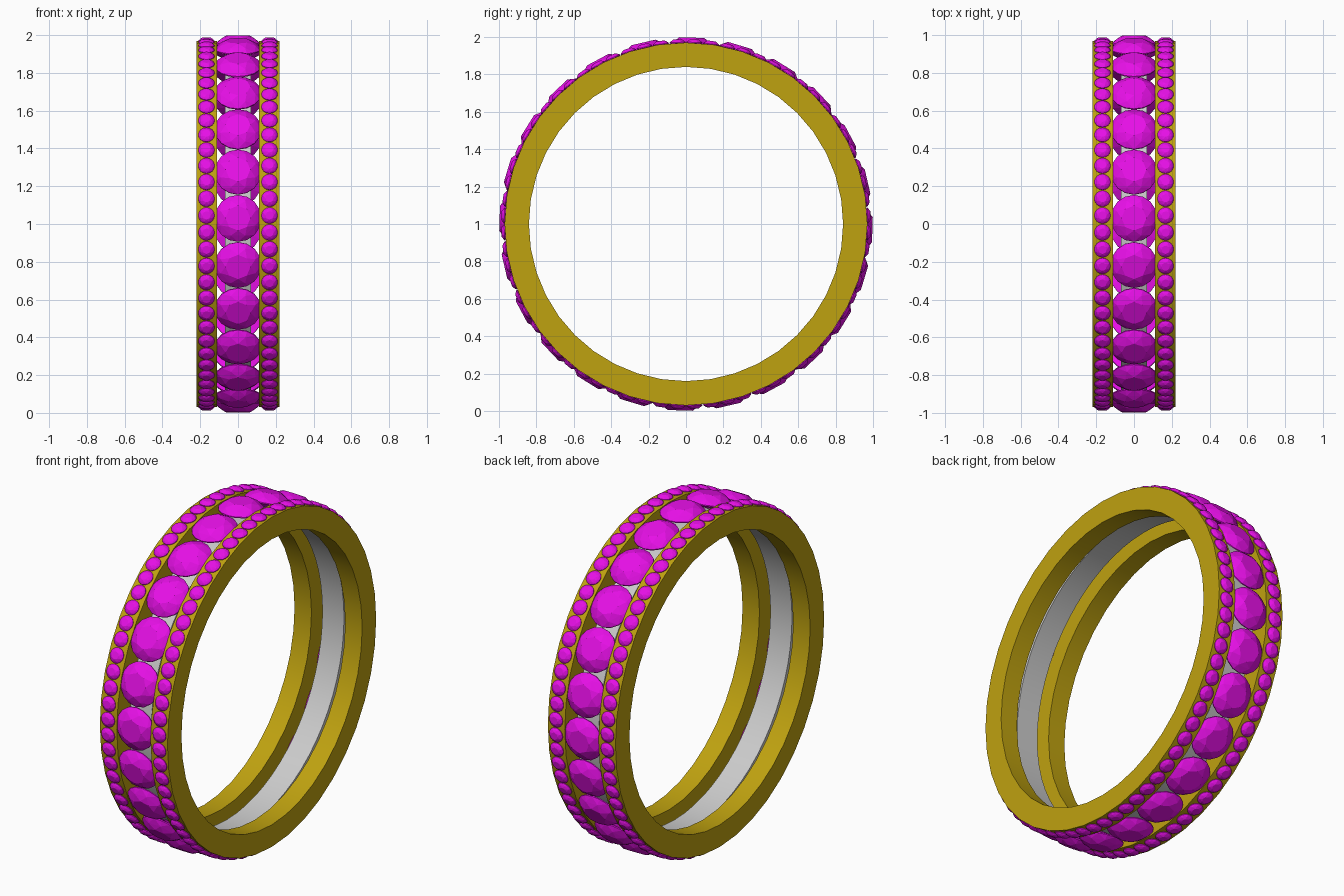
import bpy, bmesh
from math import pi, sin, cos, radians
from mathutils import Vector, Matrix

if "Cube" in bpy.data.objects:
    bpy.data.objects.remove(bpy.data.objects["Cube"])

CENTRE = Vector((0, 0, 1))


def material(name, rgb):
    m = bpy.data.materials.new(name)
    m.diffuse_color = (*rgb, 1)
    m.use_nodes = True
    m.node_tree.nodes["Principled BSDF"].inputs["Base Color"].default_value = m.diffuse_color
    return m


gold = material("gold", (0.52, 0.36, 0.005))
magenta = material("magenta", (0.8, 0.005, 0.8))


def add_object(name, mesh, rotation=0.0, x=0.0):
    ob = bpy.data.objects.new(name, mesh)
    ob.location = CENTRE + Vector((x, 0, 0))
    ob.rotation_euler = (rotation, 0, 0)
    bpy.context.collection.objects.link(ob)
    return ob


def band(name, x0, x1, r_in, r_out, sides, mat=None):
    """Rectangular profile swept around the x axis."""
    bm = bmesh.new()
    profile = [(x0, r_in), (x1, r_in), (x1, r_out), (x0, r_out)]
    loops = []
    for i in range(sides):
        a = 2 * pi * i / sides
        loops.append([bm.verts.new((x, -r * sin(a), r * cos(a))) for x, r in profile])
    for i in range(sides):
        p, q = loops[i], loops[(i + 1) % sides]
        for j in range(4):
            k = (j + 1) % 4
            bm.faces.new((p[j], p[k], q[k], q[j]))
    bmesh.ops.recalc_face_normals(bm, faces=bm.faces)
    me = bpy.data.meshes.new(name)
    bm.to_mesh(me)
    bm.free()
    if mat:
        me.materials.append(mat)
    ob = add_object(name, me)
    # smooth around the hoop, crisp at the rims
    bpy.context.view_layer.objects.active = ob
    ob.select_set(True)
    bpy.ops.object.shade_smooth_by_angle(angle=radians(30))
    ob.select_set(False)


def gem_mesh(name, rings, culet):
    """Faceted stone: hull of (count, radius, height, twist) rings and a point."""
    bm = bmesh.new()
    for n, r, h, twist in rings:
        for i in range(n):
            a = 2 * pi * (i + twist) / n
            bm.verts.new((r * cos(a), r * sin(a), h))
    bm.verts.new((0, 0, culet))
    bmesh.ops.convex_hull(bm, input=bm.verts)
    bmesh.ops.recalc_face_normals(bm, faces=bm.faces)
    me = bpy.data.meshes.new(name)
    bm.to_mesh(me)
    bm.free()
    me.materials.append(magenta)
    return me


# Two gold side bands and the thin grey inner band
for side, label in ((-1, "left"), (1, "right")):
    xs = sorted((side * 0.11, side * 0.22))
    band("gold_band_" + label, xs[0], xs[1], 0.84, 0.97, 40, gold)
band("inner_band", -0.07, 0.07, 0.885, 0.91, 64)

# Large stones around the middle channel
large = gem_mesh("large_stone", [(16, 0.124, 0.947, 0), (16, 0.124, 0.953, 0),
                                 (8, 0.100, 0.978, 0.5), (8, 0.066, 0.997, 0)], 0.905)
for i in range(24):
    add_object(f"large_stone_{i + 1}", large, radians(-1.8 + 15 * i))

# Small stones along both gold bands
small = gem_mesh("small_stone", [(16, 0.043, 0.968, 0), (16, 0.043, 0.972, 0),
                                 (8, 0.035, 0.981, 0.5), (8, 0.022, 0.988, 0)], 0.95)
for side, label in ((-1, "left"), (1, "right")):
    for i in range(68):
        add_object(f"small_stone_{label}_{i + 1}", small,
                   2 * pi * (i + 0.5) / 68, side * 0.167)
